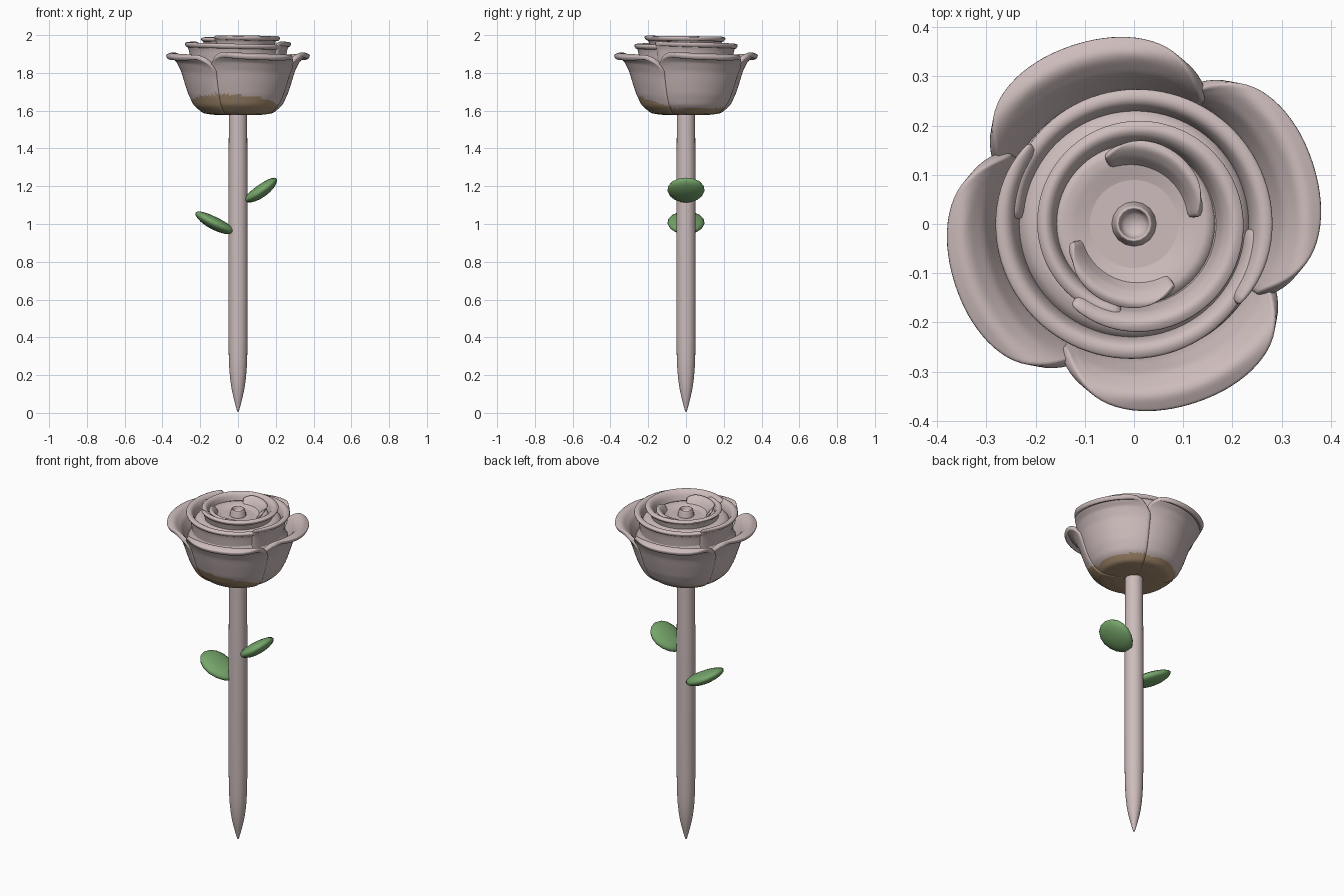
import bpy, bmesh, math
from mathutils import Vector

if "Cube" in bpy.data.objects:
    bpy.data.objects.remove(bpy.data.objects["Cube"])


def material(name, rgb):
    m = bpy.data.materials.new(name)
    m.diffuse_color = (*rgb, 1)
    m.use_nodes = True
    m.node_tree.nodes["Principled BSDF"].inputs["Base Color"].default_value = m.diffuse_color
    return m


PINK = material("dusty pink", (0.61, 0.505, 0.50))
GREEN = material("leaf green", (0.18, 0.38, 0.145))
BROWN = material("sepal brown", (0.40, 0.275, 0.165))


def finish(name, bm, mats, thick=0, levels=1):
    bmesh.ops.recalc_face_normals(bm, faces=bm.faces)
    me = bpy.data.meshes.new(name)
    bm.to_mesh(me)
    bm.free()
    for m in mats:
        me.materials.append(m)
    for p in me.polygons:
        p.use_smooth = True
    ob = bpy.data.objects.new(name, me)
    bpy.context.collection.objects.link(ob)
    if thick:
        s = ob.modifiers.new("thickness", 'SOLIDIFY')
        s.thickness, s.offset = thick, 0
    if levels:
        ob.modifiers.new("smooth", 'SUBSURF').levels = levels
    return ob


def sample(prof, t):
    # point on a polyline profile at t in 0..1
    f = max(0, min(t, 1)) * (len(prof) - 1)
    i = min(int(f), len(prof) - 2)
    return Vector(prof[i]).lerp(Vector(prof[i + 1]), f - i)


def petal(name, ang, half, prof, thick, spiral=0.0, drop=0.2, nu=14, nv=16,
          base=False, centre=(0, 0), tilt=0.0, power=3.5):
    # curved sheet swept round the axis, rounded at its upper corners
    bm = bmesh.new()
    rows = []
    for j in range(nv + 1):
        row = []
        for i in range(nu + 1):
            u = 2 * i / nu - 1
            t = j / nv * (1 - drop * abs(u) ** power)
            r, z = sample(prof, t)
            r += spiral * u * t
            a = math.radians(ang + half * u)
            row.append(bm.verts.new((centre[0] * t + r * math.cos(a),
                                     centre[1] * t + r * math.sin(a),
                                     z + tilt * u * t)))
        rows.append(row)
    for j in range(nv):
        for i in range(nu):
            f = bm.faces.new((rows[j][i], rows[j][i + 1],
                              rows[j + 1][i + 1], rows[j + 1][i]))
            # brown underside, reaching highest at the front
            c = f.calc_center_median()
            front = (-0.3 * c.x - 0.95 * c.y) / max(c.xy.length, 1e-4)
            if base and c.z < 1.622 + 0.068 * max(0, front) ** 0.8:
                f.material_index = 1
    return finish(name, bm, [PINK, BROWN], thick)


def revolve(name, prof, n, mat, levels=1):
    bm = bmesh.new()
    rings = [[bm.verts.new((r * math.cos(2 * math.pi * k / n),
                            r * math.sin(2 * math.pi * k / n), z))
              for k in range(n)] for r, z in prof]
    for a, b in zip(rings, rings[1:]):
        for k in range(n):
            bm.faces.new((a[k], a[(k + 1) % n], b[(k + 1) % n], b[k]))
    bm.faces.new(rings[0])
    bm.faces.new(rings[-1])
    return finish(name, bm, [mat], 0, levels)


# stem with pointed foot
revolve("stem", [(0.003, 0.0), (0.018, 0.055), (0.038, 0.13), (0.048, 0.22),
                 (0.054, 0.32), (0.054, 0.9), (0.053, 1.25), (0.051, 1.45),
                 (0.051, 1.57), (0.051, 1.64)], 12, PINK)


# leaves: plump flattened ovals
def leaf(name, base, tip):
    b, t = Vector(base), Vector(tip)
    d = t - b
    n = Vector((-d.z, 0, d.x)).normalized()
    if n.z < 0:
        n = -n
    bm = bmesh.new()
    bmesh.ops.create_uvsphere(bm, u_segments=16, v_segments=10, radius=1)
    for v in bm.verts:
        x, y, z = v.co
        v.co = (b + d * (x + 1) / 2 + Vector((0, y * 0.098 * (1 + 0.12 * x), 0))
                + n * (z * 0.034 - 0.006 * (1 - x * x)))
    finish(name, bm, [GREEN], 0, 0)


leaf("leaf_upper", (0.035, 0, 1.12), (0.205, 0, 1.24))
leaf("leaf_lower", (-0.015, 0, 0.955), (-0.225, 0, 1.06))

# four outer petals in a pinwheel, rounded corners and rolled lips
OUTER = [(0.02, 1.592), (0.11, 1.59), (0.18, 1.597), (0.225, 1.635),
         (0.252, 1.69), (0.272, 1.75), (0.290, 1.81), (0.316, 1.862),
         (0.350, 1.893), (0.382, 1.878)]
for k in range(4):
    petal(f"outer_petal_{k + 1}", 19 + 90 * k, 49, OUTER, 0.026,
          spiral=0.004, drop=0.31, base=True, nu=20, nv=40, tilt=-0.012)

# broad middle petals wrapping the heart
MIDDLE = [(0.12, 1.63), (0.20, 1.7), (0.228, 1.78), (0.236, 1.86),
          (0.244, 1.92), (0.256, 1.948), (0.274, 1.938)]
for k in range(2):
    petal(f"middle_petal_{k + 1}", 70 + 180 * k, 108, MIDDLE, 0.024,
          spiral=-0.012, drop=0.12, nu=28, tilt=-0.012, power=5)

# inner petal, a single wrapped sheet
INNER = [(0.14, 1.8), (0.165, 1.87), (0.172, 1.93), (0.182, 1.968),
         (0.194, 1.984), (0.208, 1.974)]
petal("inner_petal", 65, 195, INNER, 0.022, spiral=-0.014, drop=0.12,
      nu=44, tilt=-0.008, power=8, centre=(0.008, 0.0))

# small folded petals near the heart
HEART = [(0.07, 1.88), (0.115, 1.925), (0.138, 1.962), (0.155, 1.978), (0.165, 1.97)]
for k, a in enumerate((250, 60)):
    petal(f"heart_petal_{k + 1}", a, 54, HEART, 0.016, spiral=0.016, drop=0.45,
          power=2.2)

# thick petal bodies closing the gaps between the layers
revolve("petal_body", [(0.10, 1.70), (0.20, 1.70), (0.272, 1.78), (0.278, 1.81),
                       (0.245, 1.845), (0.238, 1.92), (0.20, 1.935),
                       (0.15, 1.935)], 32, PINK)

# bowl filling the heart, and the rolled bud
revolve("heart_bowl", [(0.11, 1.8), (0.17, 1.9), (0.172, 1.957), (0.12, 1.945),
                       (0.08, 1.93), (0.03, 1.925)], 24, PINK)
revolve("bud", [(0.065, 1.90), (0.045, 1.95), (0.042, 1.970), (0.037, 1.975),
                (0.032, 1.970), (0.03, 1.94)], 8, PINK)
